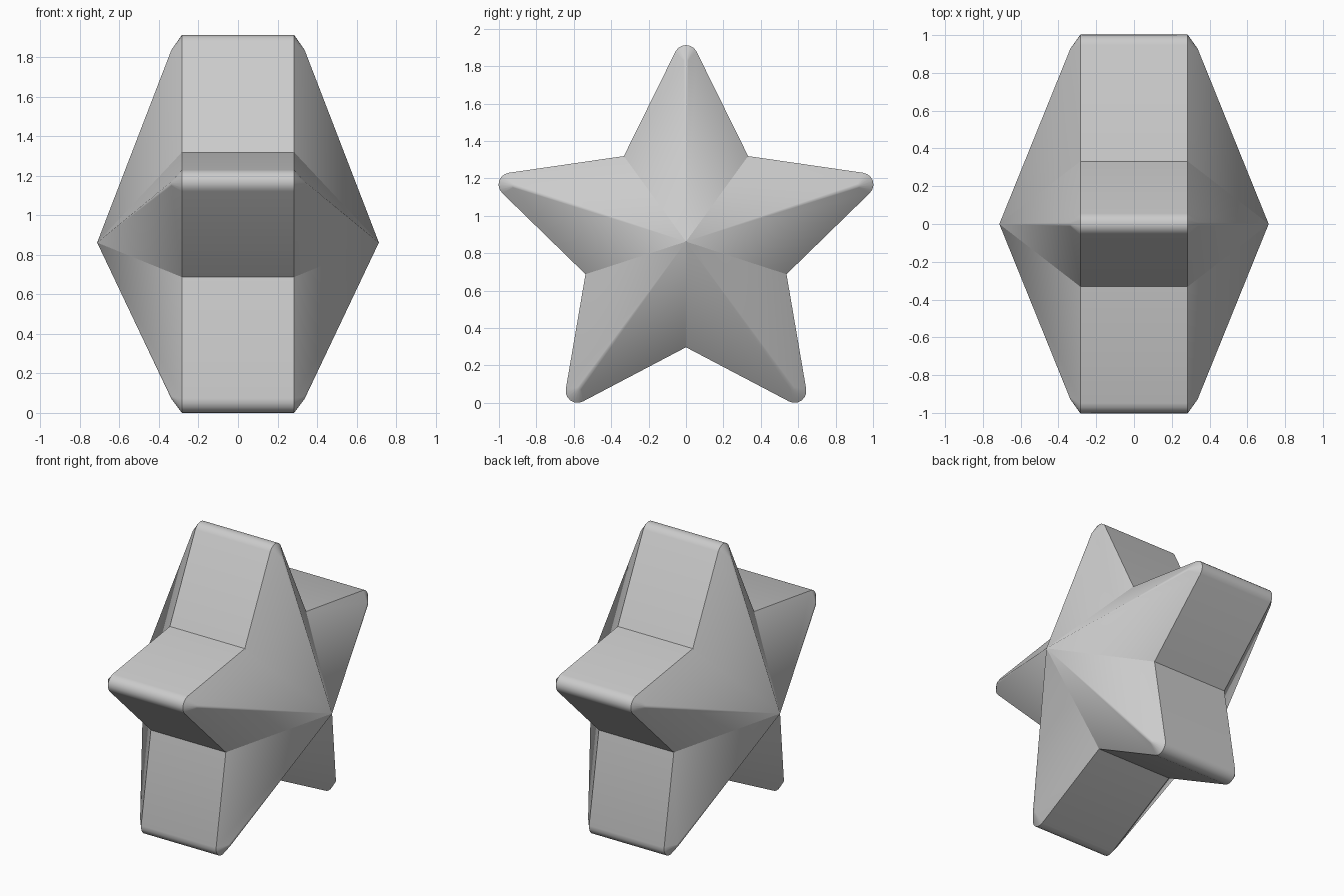
import bpy, bmesh
from math import sin, cos, pi, atan2, radians

cube = bpy.data.objects.get("Cube")
if cube:
    bpy.data.objects.remove(cube, do_unlink=True)

CENTRE_Z = 0.862
HALF_RIM = 0.284      # half width of the straight outer band
APEX = 0.713          # side peaks
SHOULDER = 0.337      # where the rounded tip meets the ridge
OUTER, INNER = 1.13, 0.565
SEGMENTS = 6

# Half angle of a sharp star tip, from the valley beside it
TIP = atan2(INNER * sin(pi / 5), OUTER - INNER * cos(pi / 5))


def tip_arc(bm, x, sharp, radius, angle):
    """Rounded star tip: an arc tangent to both flanks of the arm."""
    middle = sharp - radius / sin(TIP)
    verts = []
    for i in range(SEGMENTS + 1):
        t = (pi / 2 - TIP) * (2 * i / SEGMENTS - 1)
        u, v = radius * sin(t), middle + radius * cos(t)
        y = u * cos(angle) + v * sin(angle)
        z = v * cos(angle) - u * sin(angle)
        verts.append(bm.verts.new((x, y, CENTRE_Z + z)))
    return verts


def valley(bm, x, angle):
    return bm.verts.new((x, INNER * sin(angle), CENTRE_Z + INNER * cos(angle)))


bm = bmesh.new()
rims = []
for side in (-1, 1):
    peak = bm.verts.new((side * APEX, 0, CENTRE_Z))
    angles = [i * 2 * pi / 5 for i in range(5)]
    valleys = [valley(bm, side * HALF_RIM, a + pi / 5) for a in angles]
    ridge_tip = OUTER * (APEX - SHOULDER) / (APEX - HALF_RIM)
    rim = []
    for i, a in enumerate(angles):
        outer = tip_arc(bm, side * HALF_RIM, OUTER, 0.063, a)
        inner = tip_arc(bm, side * SHOULDER, ridge_tip, 0.012, a)
        # Rounded tip corner and the narrow rounded ridge up to the peak
        for j in range(SEGMENTS):
            bm.faces.new((outer[j], outer[j + 1], inner[j + 1], inner[j]))
            bm.faces.new((inner[j], inner[j + 1], peak))
        # Flat flanks of the arm
        bm.faces.new((valleys[i - 1], outer[0], inner[0], peak))
        bm.faces.new((outer[-1], valleys[i], peak, inner[-1]))
        rim += outer + [valleys[i]]
    rims.append(rim)

# Outer band joining both sides
right, left = rims
for i in range(len(right)):
    bm.faces.new((right[i - 1], right[i], left[i], left[i - 1]))

bmesh.ops.recalc_face_normals(bm, faces=bm.faces)
mesh = bpy.data.meshes.new("star_body")
bm.to_mesh(mesh)
bm.free()
star = bpy.data.objects.new("star_body", mesh)
bpy.context.collection.objects.link(star)

grey = bpy.data.materials.new("light_grey")
grey.use_nodes = True
colour = (0.6, 0.6, 0.6, 1)
grey.diffuse_color = colour
grey.node_tree.nodes["Principled BSDF"].inputs["Base Color"].default_value = colour
mesh.materials.append(grey)

bpy.ops.object.select_all(action="DESELECT")
star.select_set(True)
bpy.context.view_layer.objects.active = star
bpy.ops.object.shade_smooth_by_angle(angle=radians(30))
